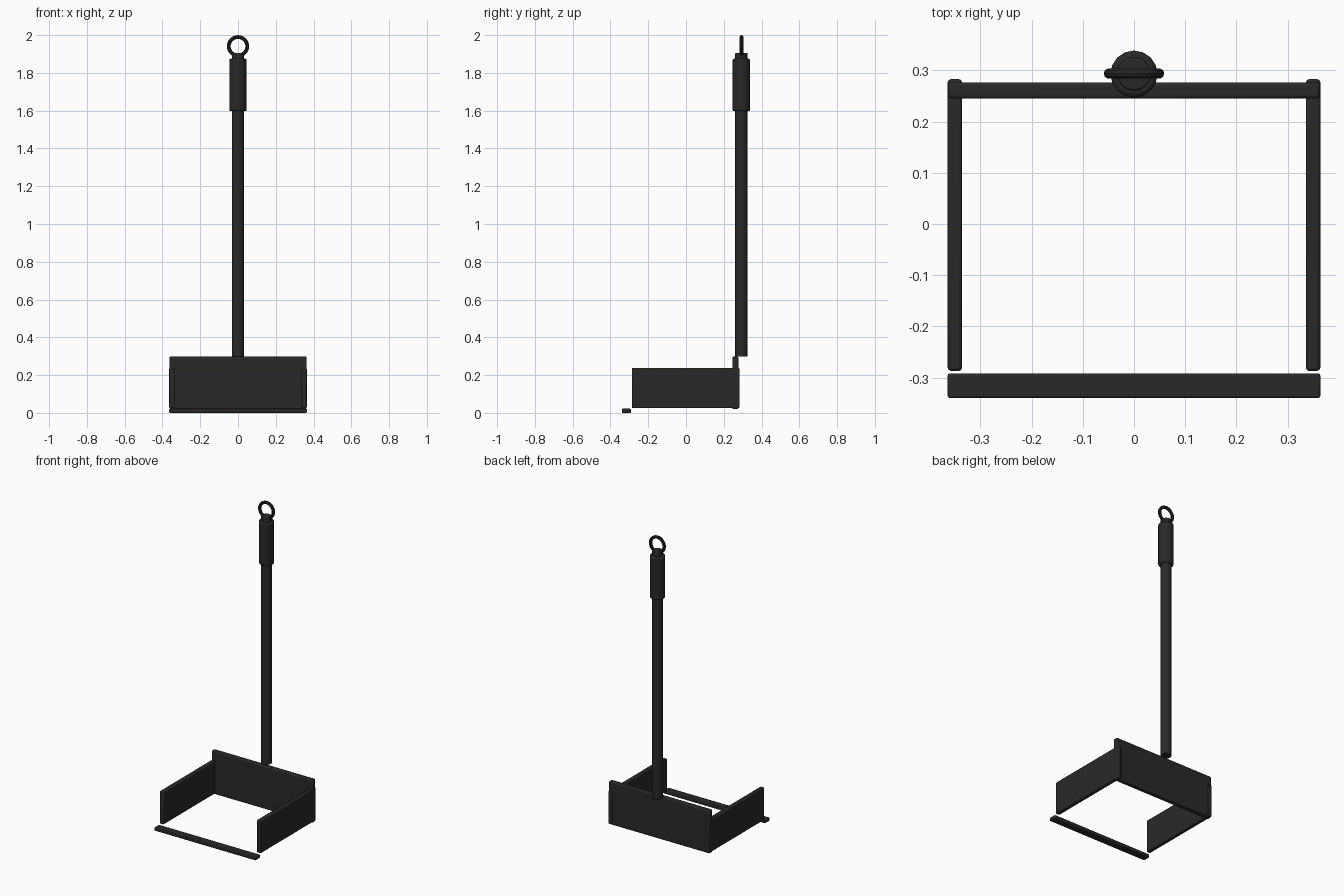
import bpy, math

if "Cube" in bpy.data.objects:
    bpy.data.objects.remove(bpy.data.objects["Cube"])

black = bpy.data.materials.new("matte_black")
black.diffuse_color = (0.022, 0.022, 0.022, 1)
black.use_nodes = True
black.node_tree.nodes["Principled BSDF"].inputs["Base Color"].default_value = black.diffuse_color
HANDLE_Y = 0.293


def finish(name, bevel, segments=2):
    ob = bpy.context.object
    ob.name = name
    ob.data.materials.append(black)
    if bevel:
        mod = ob.modifiers.new("soft_edges", 'BEVEL')
        mod.width = bevel
        mod.segments = segments
        mod.limit_method = 'ANGLE'
        mod.angle_limit = math.radians(40)
    bpy.ops.object.shade_smooth_by_angle(angle=math.radians(35))
    return ob


def panel(name, x, y, z, bevel):
    """Box given by its (min, max) range on each axis."""
    bpy.ops.mesh.primitive_cube_add(size=1, location=[sum(r) / 2 for r in (x, y, z)])
    bpy.context.object.scale = [r[1] - r[0] for r in (x, y, z)]
    bpy.ops.object.transform_apply(location=False, rotation=False, scale=True)
    return finish(name, bevel)


def rod(name, radius, z0, z1, bevel, sides=16):
    bpy.ops.mesh.primitive_cylinder_add(vertices=sides, radius=radius, depth=z1 - z0,
                                        location=(0, HANDLE_Y, (z0 + z1) / 2))
    return finish(name, bevel)


# Pan: back wall, two side walls and a separate front lip
panel("back_wall", (-0.363, 0.363), (0.245, 0.277), (0.02, 0.298), 0.006)
for side, name in ((-1, "left_wall"), (1, "right_wall")):
    xs = sorted((side * 0.336, side * 0.364))
    panel(name, xs, (-0.287, 0.283), (0.025, 0.238), 0.006)
panel("front_lip", (-0.364, 0.364), (-0.34, -0.292), (0.0, 0.022), 0.004)

# Upright handle: pole, grip and end cap
rod("pole", 0.033, 0.298, 1.61, 0.003)
rod("grip", 0.046, 1.597, 1.875, 0.008)
rod("end_cap", 0.033, 1.865, 1.905, 0.004)

# Hanging ring
bpy.ops.mesh.primitive_torus_add(major_radius=0.049, minor_radius=0.01,
                                 major_segments=28, minor_segments=10,
                                 location=(0, HANDLE_Y + 0.001, 1.941),
                                 rotation=(math.pi / 2, 0, 0))
finish("hanging_ring", 0)
